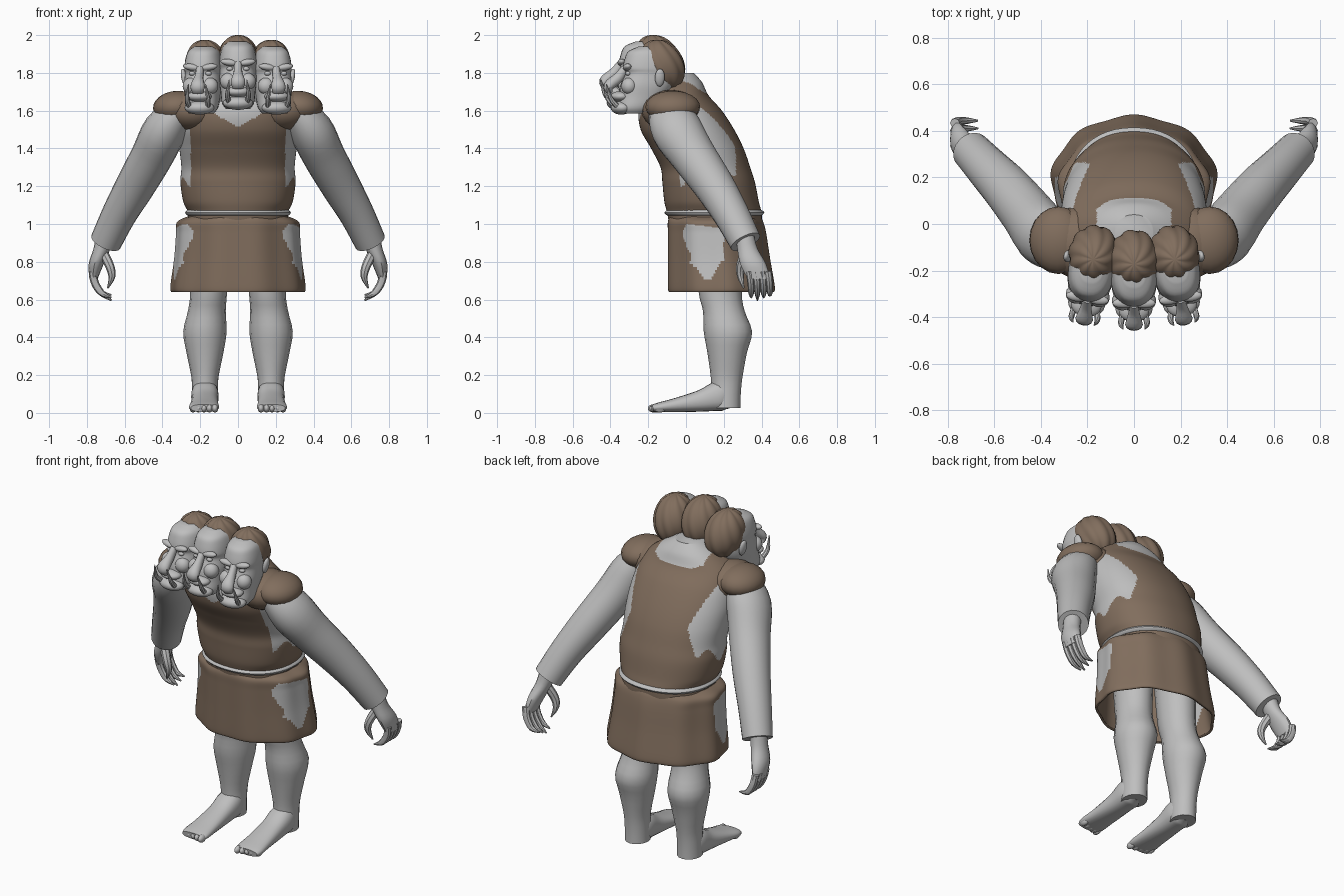
import bpy, bmesh, math
from mathutils import Vector, Matrix

cube = bpy.data.objects.get("Cube")
if cube:
    bpy.data.objects.remove(cube, do_unlink=True)


def material(name, color):
    mat = bpy.data.materials.new(name)
    mat.use_nodes = True
    mat.diffuse_color = (*color, 1)
    bsdf = next(n for n in mat.node_tree.nodes if n.type == "BSDF_PRINCIPLED")
    bsdf.inputs["Base Color"].default_value = (*color, 1)
    bsdf.inputs["Roughness"].default_value = 0.8
    return mat


SKIN = material("grey skin", (0.52, 0.52, 0.52))
CLOTH = material("brown cloth", (0.22, 0.155, 0.11))
parts = []


def finish(name, bm, mat, place=None, patch=None):
    """Turn a bmesh into an object; faces that pass the patch rule become skin."""
    if place:
        bm.transform(place)
    bmesh.ops.recalc_face_normals(bm, faces=bm.faces)
    for face in bm.faces:
        face.smooth = True
        if patch and patch(face.calc_center_median()):
            face.material_index = 1
    mesh = bpy.data.meshes.new(name)
    bm.to_mesh(mesh)
    bm.free()
    mesh.materials.append(mat)
    if patch:
        mesh.materials.append(SKIN)
    obj = bpy.data.objects.new(name, mesh)
    bpy.context.collection.objects.link(obj)
    parts.append(obj)
    return obj


def smooth_rings(rings, steps):
    """Catmull-Rom interpolation of (x, y, z, half width, half depth) rings."""
    out = []
    last = len(rings) - 1
    for i in range(last):
        p, q, r, s = (rings[min(max(k, 0), last)] for k in (i - 1, i, i + 1, i + 2))
        for j in range(steps):
            t = j / steps
            out.append([b + t * (c - a) / 2 + t * t * (a - 2.5 * b + 2 * c - d / 2)
                        + t ** 3 * (3 * (b - c) + d - a) / 2
                        for a, b, c, d in zip(p, q, r, s)])
    return out + [list(rings[-1])]


def tube(name, rings, mat, sides=20, steps=4, upright=False, hint=(0, 1, 0),
         caps=True, power=2, fold=0, place=None, patch=None):
    """Loft elliptical sections along a path."""
    rings = smooth_rings(rings, steps)
    centres = [Vector(r[:3]) for r in rings]
    bm = bmesh.new()
    loops = []
    for i, ring in enumerate(rings):
        u, v = Vector((1, 0, 0)), Vector((0, 1, 0))
        if not upright:
            t = (centres[min(i + 1, len(rings) - 1)] - centres[max(i - 1, 0)]).normalized()
            u = Vector(hint).cross(t).normalized()
            v = t.cross(u)
        loop = []
        for k in range(sides):
            angle = math.tau * k / sides
            c, s = math.cos(angle), math.sin(angle)
            f = 1 + fold * math.sin(9 * angle)
            x = math.copysign(abs(c) ** (2 / power), c) * ring[3] * f
            y = math.copysign(abs(s) ** (2 / power), s) * ring[4] * f
            loop.append(bm.verts.new(centres[i] + u * x + v * y))
        loops.append(loop)
    for low, high in zip(loops, loops[1:]):
        for k in range(sides):
            n = (k + 1) % sides
            bm.faces.new((low[k], low[n], high[n], high[k]))
    if caps:
        bm.faces.new(loops[0])
        bm.faces.new(loops[-1])
    return finish(name, bm, mat, place, patch)


def blob(name, centre, radii, mat, place=None, roll=0, locks=0):
    """Ellipsoid, optionally ridged into locks of hair swept back at the bottom."""
    bm = bmesh.new()
    bmesh.ops.create_uvsphere(bm, u_segments=54 if locks else 20,
                              v_segments=20 if locks else 12, radius=1)
    for v in bm.verts:
        if locks:
            angle = math.atan2(v.co.y, v.co.x)
            ridge = abs(math.sin(angle * locks / 2 + 2 * v.co.z))
            v.co *= 0.96 + 0.08 * ridge * math.hypot(v.co.x, v.co.y)
            v.co.y -= 0.22 * v.co.z
    shape = Matrix.Translation(centre) @ Matrix.Rotation(roll, 4, "Y") @ Matrix.Diagonal((*radii, 1))
    return finish(name, bm, mat, (place or Matrix()) @ shape)


def span(z, front, back, width):
    """Upright ring given by its front and back limits."""
    return (0, (front + back) / 2, z, width, (back - front) / 2)


# Torso: tunic with open armholes and neckline
def bare_torso(c):
    x = abs(c.x)
    zigzag = 0.03 * math.sin(c.y * 40)
    inner = 0.25 if c.y < 0.05 else 0.19 + 0.35 * abs(c.z - 1.42)
    armhole = 1.22 + zigzag + max(0, c.y - 0.1) * 0.35 < c.z < 1.62 and x > inner
    nape = c.z > 1.69 + 0.4 * max(0, x - 0.1) and x < 0.16
    chest = c.y < -0.05 and x < 0.13 and c.z > 1.51 + x * 0.6
    return armhole or nape or chest


tube("tunic_torso", [
    span(1.0, -0.09, 0.40, 0.27), span(1.06, -0.10, 0.40, 0.265),
    span(1.12, -0.115, 0.385, 0.29), span(1.22, -0.125, 0.365, 0.305),
    span(1.3, -0.135, 0.34, 0.30), span(1.4, -0.185, 0.305, 0.31),
    span(1.5, -0.24, 0.255, 0.315), span(1.6, -0.25, 0.19, 0.30),
    span(1.68, -0.21, 0.12, 0.26), span(1.75, -0.17, 0.085, 0.17),
    span(1.8, -0.11, 0.04, 0.08)],
    CLOTH, sides=160, steps=12, upright=True, power=2.2, patch=bare_torso)

# Rope belt
tube("rope_belt", [span(1.045, -0.10, 0.40, 0.268), span(1.06, -0.115, 0.415, 0.28),
                   span(1.075, -0.10, 0.40, 0.268)],
     SKIN, sides=48, upright=True, power=2.2)


# Skirt with worn patches at the hips
def bare_hip(c):
    ragged = 0.025 * math.sin(c.y * 40)
    low = 0.73 + ragged + 6 * (c.y - 0.1) ** 2
    front = 0.005 + 0.02 * math.sin(c.z * 25)
    return abs(c.x) > 0.235 and front < c.y < 0.2 and low < c.z < 1.0 - 0.12 * max(0, c.y)


skirt = tube("tunic_skirt", [
    span(1.04, -0.09, 0.39, 0.265), span(1.01, -0.10, 0.405, 0.32),
    span(0.95, -0.10, 0.42, 0.325), span(0.82, -0.10, 0.44, 0.335),
    span(0.67, -0.10, 0.465, 0.355), span(0.64, -0.095, 0.46, 0.35)],
    CLOTH, sides=160, steps=10, upright=True, caps=False, fold=0.018,
    patch=bare_hip)
wall = skirt.modifiers.new("thickness", "SOLIDIFY")
wall.thickness = 0.012

# Limbs, built for each side
for side, s in (("left", 1), ("right", -1)):
    flip = Matrix.Diagonal((s, 1, 1, 1))

    tube(side + "_arm", [
        (0.30, -0.09, 1.61, 0.08, 0.11), (0.385, -0.05, 1.5, 0.115, 0.135),
        (0.455, 0.04, 1.36, 0.112, 0.12), (0.545, 0.15, 1.2, 0.104, 0.107),
        (0.63, 0.24, 1.05, 0.092, 0.095), (0.70, 0.315, 0.905, 0.084, 0.085)],
        SKIN, place=flip)
    blob(side + "_shoulder_cloth", (0.325, -0.07, 1.62), (0.125, 0.145, 0.085), CLOTH, flip, roll=0.08)
    blob(side + "_yoke_cloth", (0.235, -0.08, 1.6), (0.155, 0.155, 0.11), CLOTH, flip)

    tube(side + "_palm", [
        (0.70, 0.31, 0.95, 0.05, 0.05), (0.72, 0.325, 0.87, 0.045, 0.055),
        (0.75, 0.355, 0.79, 0.04, 0.07), (0.765, 0.385, 0.71, 0.022, 0.06)],
        SKIN, sides=14, upright=True, place=flip)
    for i in range(4):
        y = 0.335 + 0.033 * i
        tip = 0.595 + 0.015 * abs(i - 1)
        tube(f"{side}_finger_{i + 1}", [
            (0.77, y, 0.75, 0.021, 0.02), (0.758, y + 0.008, 0.69, 0.021, 0.018),
            (0.722, y + 0.01, 0.635, 0.017, 0.015), (0.67, y + 0.01, tip, 0.004, 0.004)],
            SKIN, sides=8, place=flip)
    tube(side + "_thumb", [
        (0.72, 0.32, 0.86, 0.026, 0.026), (0.68, 0.29, 0.78, 0.024, 0.024),
        (0.668, 0.29, 0.72, 0.018, 0.018), (0.69, 0.305, 0.66, 0.004, 0.004)],
        SKIN, sides=8, place=flip)

    tube(side + "_leg", [
        (0.15, 0.17, 0.95, 0.11, 0.13), (0.155, 0.18, 0.65, 0.098, 0.115),
        (0.165, 0.2, 0.54, 0.1, 0.11), (0.175, 0.222, 0.43, 0.115, 0.128),
        (0.175, 0.218, 0.32, 0.098, 0.105), (0.175, 0.215, 0.19, 0.072, 0.084),
        (0.175, 0.212, 0.1, 0.068, 0.078), (0.175, 0.21, 0.025, 0.068, 0.078)],
        SKIN, sides=16, steps=3, upright=True, place=flip)
    tube(side + "_foot", [
        (0.175, 0.24, 0.085, 0.05, 0.062), (0.175, 0.18, 0.09, 0.072, 0.08),
        (0.176, 0.08, 0.064, 0.07, 0.058), (0.178, -0.05, 0.042, 0.075, 0.038),
        (0.18, -0.14, 0.03, 0.08, 0.026), (0.18, -0.175, 0.025, 0.07, 0.02)],
        SKIN, hint=(0, 0, 1), power=2.4, place=flip)
    for i in range(5):
        blob(f"{side}_toe_{i + 1}", (0.122 + 0.029 * i, -0.17 + 0.008 * i, 0.024),
             (0.017, 0.032, 0.022), SKIN, flip)

# Three heads side by side, the outer two turned outward
for head, s in (("left", 1), ("middle", 0), ("right", -1)):
    place = Matrix.Translation((0.175 * s, -0.17 + 0.02 * abs(s), -0.025 * abs(s))) \
        @ Matrix.Rotation(0.15 * s, 4, "Z") @ Matrix.Translation((0, 0.17, 0))
    name = head + "_head_"

    tube(head + "_neck", [(0.06 * s, 0.0, 1.56, 0.12, 0.12), (0.1 * s, -0.1, 1.64, 0.1, 0.1),
                          (0.15 * s, -0.2, 1.75, 0.08, 0.08)], SKIN)
    tube(name + "skull", [
        span(1.61, -0.365, -0.23, 0.065), span(1.64, -0.385, -0.19, 0.085),
        span(1.7, -0.375, -0.13, 0.092), span(1.76, -0.368, -0.09, 0.099),
        span(1.82, -0.345, -0.08, 0.097), span(1.85, -0.355, -0.07, 0.1),
        span(1.9, -0.345, -0.07, 0.094), span(1.94, -0.325, -0.09, 0.08),
        span(1.965, -0.27, -0.12, 0.05)],
        SKIN, sides=28, upright=True, power=2.4, place=place)
    blob(name + "hair", (0, -0.148, 1.868), (0.107, 0.118, 0.137), CLOTH, place, locks=9)
    tube(name + "nose", [
        (0, -0.345, 1.85, 0.02, 0.02), (0, -0.38, 1.80, 0.024, 0.028),
        (0, -0.432, 1.755, 0.038, 0.028), (0, -0.425, 1.72, 0.03, 0.014)],
        SKIN, sides=12, place=place)
    blob(name + "upper_lip", (0, -0.37, 1.70), (0.066, 0.052, 0.028), SKIN, place)
    blob(name + "lower_jaw", (0, -0.365, 1.64), (0.08, 0.055, 0.036), SKIN, place)
    for side, m in (("left", 1), ("right", -1)):
        half = place @ Matrix.Diagonal((m, 1, 1, 1))
        part = name + side + "_"
        blob(part + "brow", (0.045, -0.34, 1.855), (0.048, 0.022, 0.018), SKIN, half, roll=-0.15)
        blob(part + "eye", (0.043, -0.335, 1.822), (0.018, 0.014, 0.012), SKIN, half)
        blob(part + "cheek", (0.05, -0.33, 1.755), (0.045, 0.042, 0.045), SKIN, half, roll=0.3)
        blob(part + "ear", (0.11, -0.175, 1.8), (0.016, 0.026, 0.048), SKIN, half, roll=0.2)
        tube(part + "tusk", [
            (0.05, -0.395, 1.65, 0.014, 0.014), (0.056, -0.43, 1.69, 0.012, 0.012),
            (0.046, -0.452, 1.765, 0.002, 0.002)],
            SKIN, sides=8, place=half)

# Smooth shading that keeps hard edges
bpy.ops.object.select_all(action="DESELECT")
for obj in parts:
    obj.select_set(True)
bpy.context.view_layer.objects.active = parts[0]
bpy.ops.object.shade_smooth_by_angle(angle=math.radians(40))
